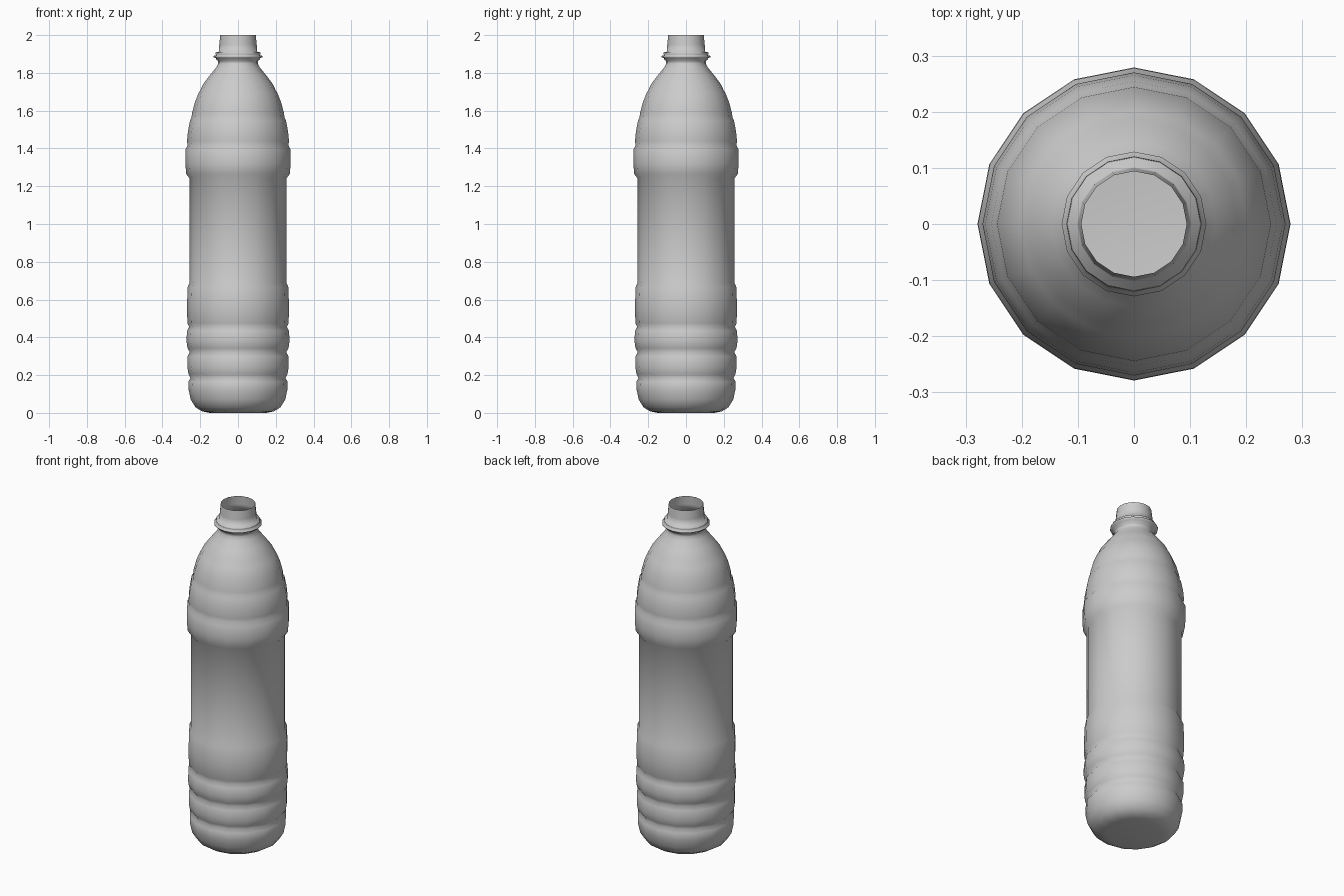
import bpy, bmesh, math

SIDES = 16

def lathe(name, profile):
    """Revolve (radius, z) points around z; a zero radius becomes a pole."""
    bm = bmesh.new()
    rings = []
    for r, z in profile:
        if r == 0:
            rings.append([bm.verts.new((0, 0, z))] * SIDES)
        else:
            rings.append([bm.verts.new((r * math.cos(2 * math.pi * i / SIDES),
                                        r * math.sin(2 * math.pi * i / SIDES), z))
                          for i in range(SIDES)])
    for a, b in zip(rings, rings[1:]):
        for i in range(SIDES):
            j = (i + 1) % SIDES
            bm.faces.new(list(dict.fromkeys((a[i], a[j], b[j], b[i]))))
    bmesh.ops.recalc_face_normals(bm, faces=bm.faces)
    mesh = bpy.data.meshes.new(name)
    bm.to_mesh(mesh)
    bm.free()
    for p in mesh.polygons:
        p.use_smooth = True
    ob = bpy.data.objects.new(name, mesh)
    bpy.context.collection.objects.link(ob)
    return ob

# Rounded base and lower ribs
base = [(0, 0.005), (0.15, 0), (0.19, 0.008), (0.225, 0.03), (0.25, 0.07), (0.261, 0.12)]
ribs = [(0.263, 0.165), (0.251, 0.185), (0.262, 0.205), (0.268, 0.24), (0.267, 0.30),
        (0.255, 0.322), (0.267, 0.342), (0.273, 0.38), (0.27, 0.435),
        (0.259, 0.455), (0.268, 0.475)]
# Label waist and shoulder bands
waist = [(0.27, 0.56), (0.267, 0.665), (0.256, 0.69), (0.256, 1.24)]
shoulder = [(0.274, 1.265), (0.279, 1.32), (0.278, 1.395), (0.267, 1.415), (0.27, 1.44),
            (0.265, 1.49), (0.254, 1.548), (0.246, 1.563), (0.244, 1.585),
            (0.228, 1.645), (0.207, 1.697), (0.201, 1.705), (0.185, 1.74),
            (0.147, 1.79), (0.115, 1.83)]
# Neck with double support ring and open mouth
neck = [(0.105, 1.85), (0.105, 1.863), (0.115, 1.87), (0.117, 1.878), (0.129, 1.883),
        (0.129, 1.89), (0.115, 1.894), (0.12, 1.9), (0.118, 1.908),
        (0.102, 1.912), (0.099, 1.95), (0.094, 2.0)]

lathe("bottle", base + ribs + waist + shoulder + neck)
